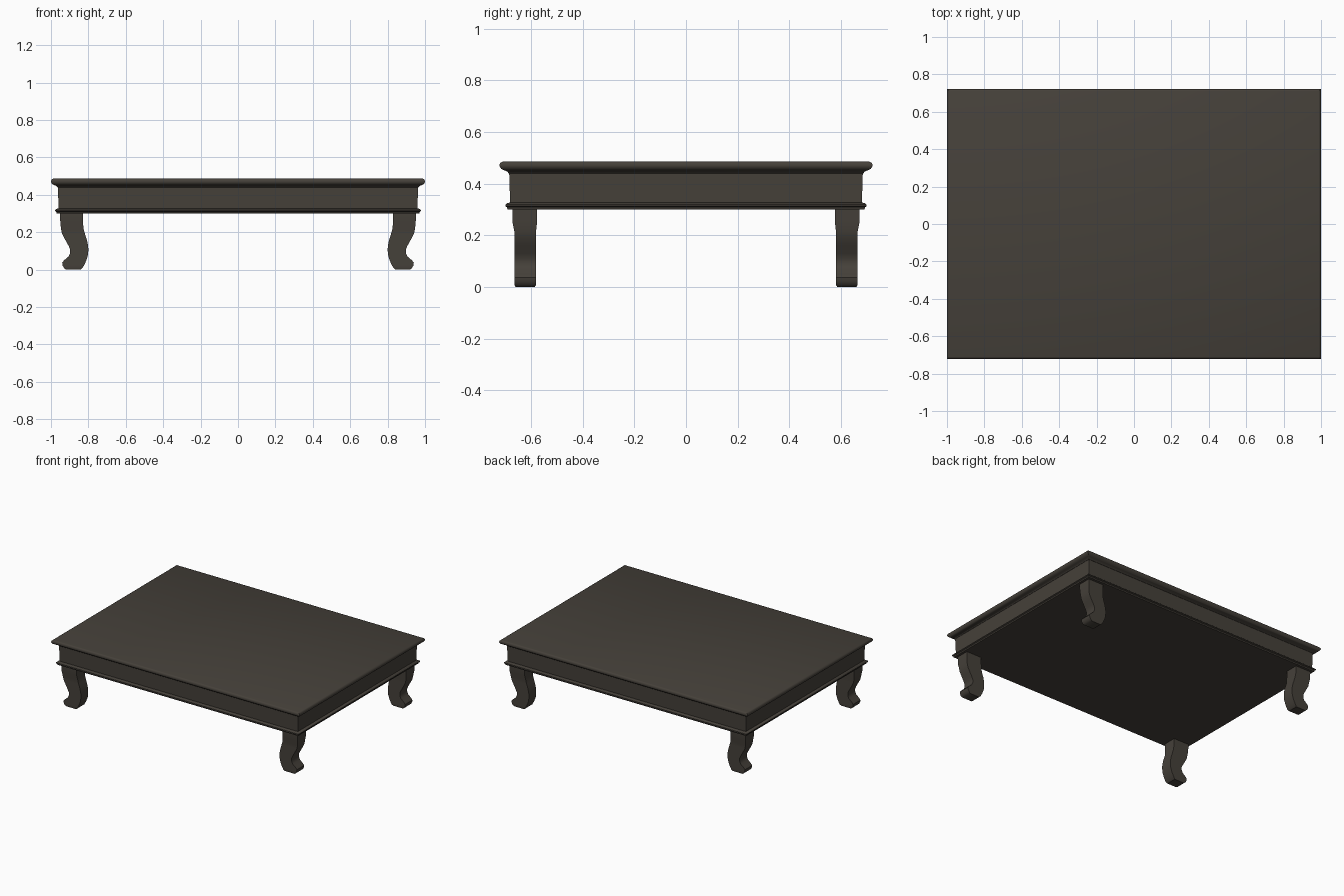
import bpy, bmesh, math

if "Cube" in bpy.data.objects:
    bpy.data.objects.remove(bpy.data.objects["Cube"])

wood = bpy.data.materials.new("dark brown wood")
wood.diffuse_color = (0.060, 0.052, 0.042, 1)
wood.use_nodes = True
wood.node_tree.nodes["Principled BSDF"].inputs["Base Color"].default_value = wood.diffuse_color


def finish(name, bm):
    bmesh.ops.recalc_face_normals(bm, faces=bm.faces)
    me = bpy.data.meshes.new(name)
    bm.to_mesh(me)
    bm.free()
    me.materials.append(wood)
    ob = bpy.data.objects.new(name, me)
    bpy.context.collection.objects.link(ob)
    bpy.ops.object.select_all(action='DESELECT')
    ob.select_set(True)
    bpy.context.view_layer.objects.active = ob
    bpy.ops.object.shade_smooth_by_angle(angle=math.radians(35))
    return ob


def moulded_slab(name, profile):
    """Rectangular slab whose edge follows (inset, z) points, bottom to top."""
    bm = bmesh.new()
    rings = []
    for inset, z in profile:
        x, y = 1.0 - inset, 0.722 - inset
        rings.append([bm.verts.new((sx * x, sy * y, z))
                      for sx, sy in ((-1, -1), (1, -1), (1, 1), (-1, 1))])
    for a, b in zip(rings, rings[1:]):
        for i in range(4):
            j = (i + 1) % 4
            bm.faces.new((a[i], a[j], b[j], b[i]))
    bm.faces.new(rings[0][::-1])
    bm.faces.new(rings[-1])
    return finish(name, bm)


# Table top with rounded lip, apron and lower moulding
moulded_slab("table_top", [(0.035, 0.440), (0.030, 0.447), (0.018, 0.452),
                           (0.006, 0.458), (0.0, 0.467), (0.0, 0.475),
                           (0.004, 0.482), (0.012, 0.486)])
moulded_slab("apron", [(0.041, 0.318), (0.037, 0.445)])
moulded_slab("lower_moulding", [(0.031, 0.301), (0.028, 0.309), (0.022, 0.313),
                                (0.022, 0.319), (0.028, 0.324), (0.038, 0.327)])

# Curved leg outline: outer edge and inner edge x at each height
LEG = [(0.305, 0.952, 0.830), (0.25, 0.950, 0.829), (0.215, 0.946, 0.825),
       (0.19, 0.940, 0.818), (0.16, 0.924, 0.808), (0.13, 0.907, 0.802),
       (0.11, 0.898, 0.800), (0.09, 0.897, 0.801), (0.07, 0.906, 0.804),
       (0.05, 0.930, 0.811), (0.037, 0.940, 0.816), (0.022, 0.938, 0.824),
       (0.008, 0.930, 0.832), (0.0, 0.918, 0.842)]


def leg(name, sx, sy):
    bm = bmesh.new()
    rings = []
    for z, xo, xi in LEG:
        yo = 0.672 if z > 0.22 else 0.665       # slightly slimmer lower down
        yi = 0.577 if z > 0.22 else 0.581
        if z == 0.0:
            yo, yi = yo - 0.005, yi + 0.005
        rings.append([bm.verts.new((sx * x, sy * y, z))
                      for x, y in ((xo, yo), (xi, yo), (xi, yi), (xo, yi))])
    for a, b in zip(rings, rings[1:]):
        for i in range(4):
            j = (i + 1) % 4
            bm.faces.new((a[i], a[j], b[j], b[i]))
    bm.faces.new(rings[0])
    bm.faces.new(rings[-1])
    finish(name, bm)


# Four mirrored legs
for side, sx in (("left", -1), ("right", 1)):
    for end, sy in (("front", -1), ("back", 1)):
        leg(f"{end}_{side}_leg", sx, sy)
